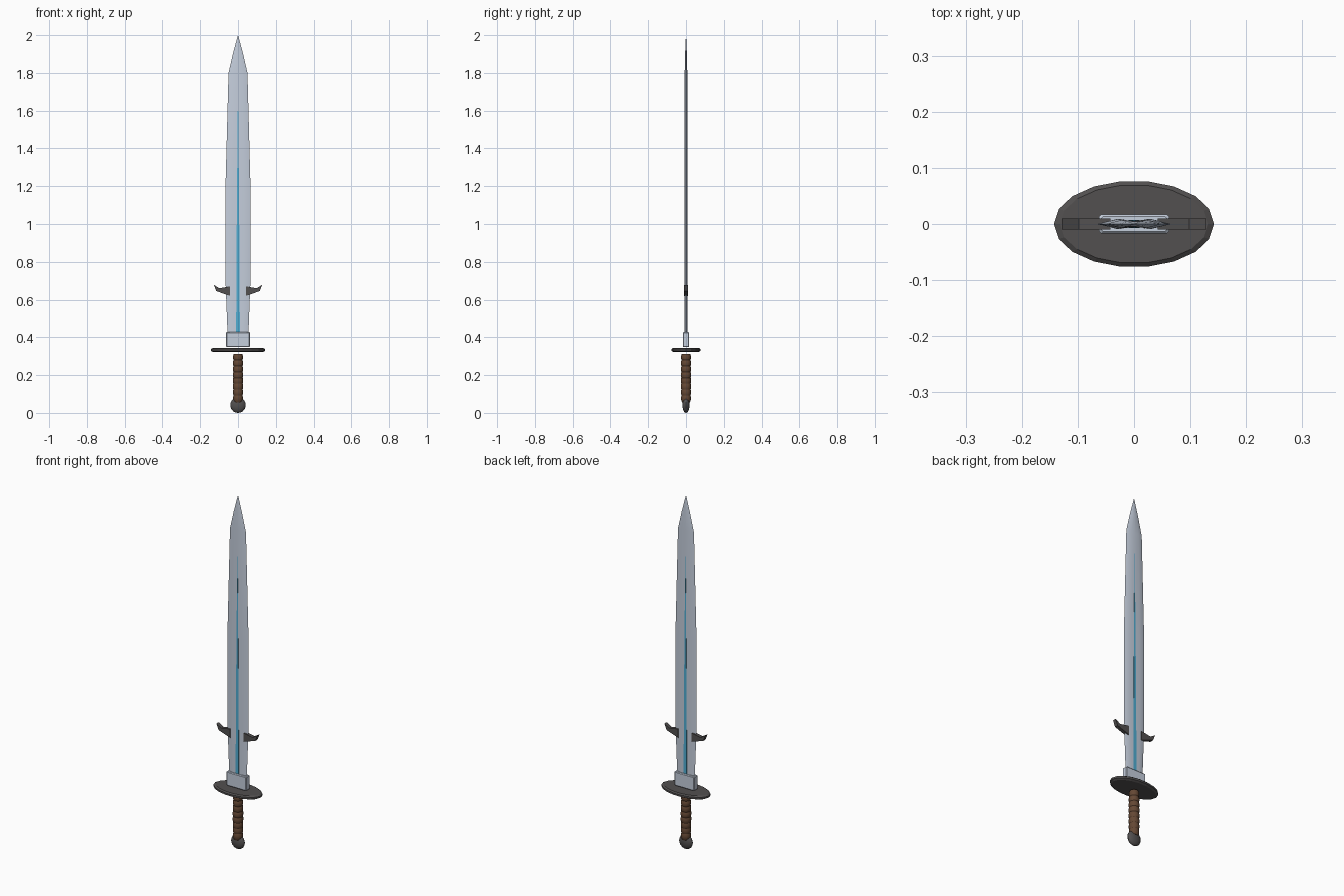
import bpy, bmesh, math

if "Cube" in bpy.data.objects:
    bpy.data.objects.remove(bpy.data.objects["Cube"])


def material(name, rgb):
    m = bpy.data.materials.new(name)
    m.diffuse_color = (*rgb, 1)
    m.use_nodes = True
    m.node_tree.nodes["Principled BSDF"].inputs["Base Color"].default_value = m.diffuse_color
    return m


STEEL = material("steel", (0.56, 0.62, 0.72))
DARK = material("dark_iron", (0.085, 0.08, 0.08))
LEATHER = material("leather", (0.13, 0.065, 0.035))
BLUE = material("blue_inlay", (0.08, 0.42, 0.65))


def loft(name, rings, mat, smooth=None):
    """Skin a list of equal-length closed rings and cap both ends."""
    bm = bmesh.new()
    rows = [[bm.verts.new(p) for p in ring] for ring in rings]
    n = len(rows[0])
    for a, b in zip(rows, rows[1:]):
        for i in range(n):
            j = (i + 1) % n
            bm.faces.new((a[i], a[j], b[j], b[i]))
    bm.faces.new(rows[0][::-1])
    bm.faces.new(rows[-1])
    bmesh.ops.recalc_face_normals(bm, faces=bm.faces)
    me = bpy.data.meshes.new(name)
    bm.to_mesh(me)
    bm.free()
    ob = bpy.data.objects.new(name, me)
    bpy.context.collection.objects.link(ob)
    me.materials.append(mat)
    if smooth:
        bpy.ops.object.select_all(action='DESELECT')
        bpy.context.view_layer.objects.active = ob
        ob.select_set(True)
        bpy.ops.object.shade_smooth_by_angle(angle=math.radians(smooth))
    return ob


def ellipse(rx, ry, z, n):
    return [(rx * math.cos(2 * math.pi * i / n), ry * math.sin(2 * math.pi * i / n), z)
            for i in range(n)]


# blade: shallow fuller between two lens-shaped edges, closing to a point
def blade_ring(w, t, groove, z):
    return [(-w, 0, z), (-w * .45, -t, z), (0, -groove, z), (w * .45, -t, z),
            (w, 0, z), (w * .45, t, z), (0, groove, z), (-w * .45, t, z)]


loft("blade", [blade_ring(*s) for s in (
    (.055, .009, .004, .37), (.057, .009, .004, .47), (.066, .009, .004, .70),
    (.066, .0085, .004, 1.20), (.05, .007, .0055, 1.80), (.026, .0045, .0045, 1.905),
    (.0004, .0004, .0004, 2.0))], STEEL, 30)

# blue inlay narrowing towards the tip
loft("blade_inlay", [[(-w, -t, z), (w, -t, z), (w, t, z), (-w, t, z)] for w, t, z in (
    (.01, .0075, .40), (.007, .007, .95), (.0006, .0055, 1.68))], BLUE)


# bevelled collar at the blade's root
def collar_ring(x, y, z, c=.004):
    return [(-x + c, -y, z), (x - c, -y, z), (x, -y + c, z), (x, y - c, z),
            (x - c, y, z), (-x + c, y, z), (-x, y - c, z), (-x, -y + c, z)]


loft("blade_collar", [collar_ring(*s) for s in (
    (.059, .013, .348), (.0625, .0165, .352), (.0625, .0165, .424), (.059, .013, .428))], STEEL)

# pair of blade prongs
profile = [(.042, .62), (.115, .645), (.128, .678), (.098, .66), (.042, .67)]
for name, side in (("left_prong", -1), ("right_prong", 1)):
    loft(name, [[(side * x, y, z) for x, z in profile] for y in (-.01, .01)], DARK)

# oval guard
loft("guard", [ellipse(*s, 18) for s in (
    (.132, .066, .322), (.143, .077, .328), (.143, .077, .338), (.132, .070, .344))], DARK)

# grip with wrapped ridges
grip = [(.020, .055)]
for i in range(8):
    z = .062 + i * .031
    swell = .0245 + .002 * math.sin(math.pi * (i + .5) / 8)
    grip += [(swell - .002, z), (swell + .001, z + .008), (swell + .001, z + .022)]
grip += [(.022, .312)]
loft("grip", [ellipse(r, r, z, 16) for r, z in grip], LEATHER, 30)

# flattened round pommel
loft("pommel", [ellipse(.041 * math.sin(a), .019 * math.sin(a), .041 - .041 * math.cos(a), 16)
                for a in [math.pi * (k + .15) / 10.3 for k in range(11)]], DARK, 40)

# pommel neck
loft("pommel_neck", [ellipse(*s, 12) for s in (
    (.014, .012, .04), (.021, .016, .056), (.021, .018, .07))], DARK)
